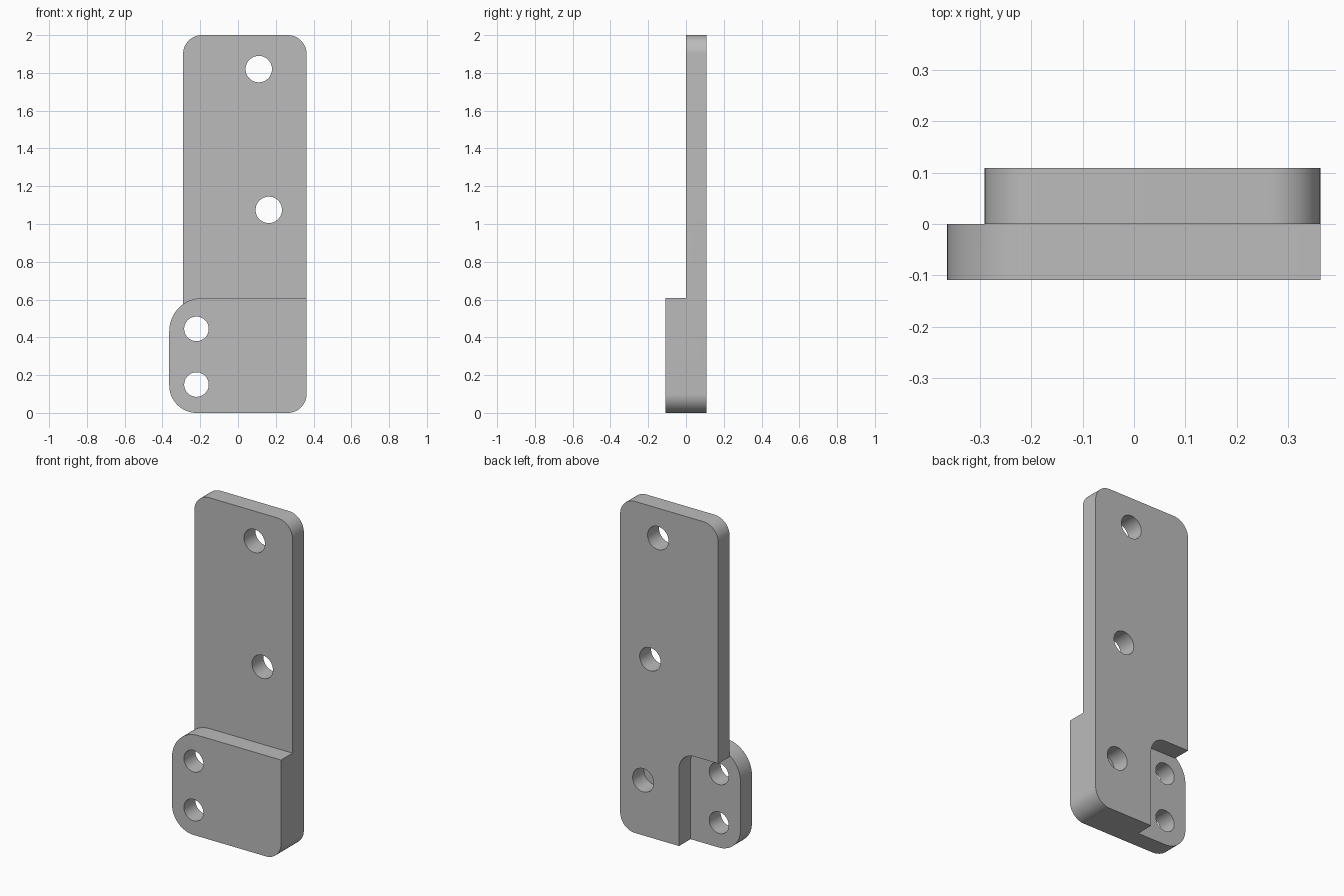
import bpy, bmesh, math
from mathutils import Vector

cube = bpy.data.objects.get("Cube")
if cube:
    bpy.data.objects.remove(cube, do_unlink=True)

grey = bpy.data.materials.new("plain grey")
grey.use_nodes = True
colour = (0.5, 0.5, 0.5, 1)
grey.diffuse_color = colour
grey.node_tree.nodes["Principled BSDF"].inputs["Base Color"].default_value = colour

THICK = 0.109
ARC_STEPS = 16


def rounded(corners):
    """Outline in x, z from (x, z, corner radius), all corners square."""
    points = []
    for i, (x, z, r) in enumerate(corners):
        here = Vector((x, z))
        if r == 0:
            points.append(here)
            continue
        before = (Vector(corners[i - 1][:2]) - here).normalized()
        after = (Vector(corners[(i + 1) % len(corners)][:2]) - here).normalized()
        centre = here + (before + after) * r
        for k in range(ARC_STEPS + 1):
            a = math.pi / 2 * k / ARC_STEPS
            points.append(centre - after * r * math.cos(a) - before * r * math.sin(a))
    return points


def circle(x, z, r, steps=48):
    return [Vector((x + r * math.cos(math.tau * k / steps),
                    z + r * math.sin(math.tau * k / steps))) for k in range(steps)]


def prism(name, outline, y0, y1):
    """Extrude an x, z outline from y0 to y1."""
    bm = bmesh.new()
    face = bm.faces.new([bm.verts.new((p.x, y0, p.y)) for p in outline])
    new = bmesh.ops.extrude_face_region(bm, geom=[face])["geom"]
    bmesh.ops.translate(bm, vec=(0, y1 - y0, 0),
                        verts=[v for v in new if isinstance(v, bmesh.types.BMVert)])
    bmesh.ops.recalc_face_normals(bm, faces=bm.faces)
    mesh = bpy.data.meshes.new(name)
    bm.to_mesh(mesh)
    bm.free()
    mesh.materials.append(grey)
    obj = bpy.data.objects.new(name, mesh)
    bpy.context.collection.objects.link(obj)
    return obj


def combine(obj, other, operation):
    """Apply a boolean and remove the helper."""
    mod = obj.modifiers.new("boolean", 'BOOLEAN')
    mod.operation, mod.solver, mod.object = operation, 'EXACT', other
    bpy.context.view_layer.objects.active = obj
    bpy.ops.object.modifier_apply(modifier=mod.name)
    bpy.data.objects.remove(other, do_unlink=True)


# Tall back plate, notched behind the foot's two holes
bracket = prism("bracket_plate", rounded([
    (0.363, 0, 0.1), (0.363, 2, 0.1), (-0.291, 2, 0.1),
    (-0.291, 0.567, 0), (-0.03, 0.567, 0.1), (-0.03, 0, 0)]), 0, THICK)

# Two through holes and a lower one closed off by the foot
for x, z in ((0.11, 1.82), (0.163, 1.075), (0.21, 0.333)):
    combine(bracket, prism("hole_cutter", circle(x, z, 0.07), -0.1, 0.2), 'DIFFERENCE')

# Wider foot plate on the front
foot = prism("foot_plate", rounded([
    (0.363, 0, 0.1), (0.363, 0.608, 0),
    (-0.364, 0.608, 0.175), (-0.364, 0, 0.145)]), -THICK, 0)
for z in (0.445, 0.15):
    combine(foot, prism("hole_cutter", circle(-0.22, z, 0.065), -0.2, 0.1), 'DIFFERENCE')

# Join into one solid and shade
combine(bracket, foot, 'UNION')
bpy.ops.object.select_all(action='DESELECT')
bracket.select_set(True)
bpy.context.view_layer.objects.active = bracket
bpy.ops.object.shade_smooth_by_angle(angle=math.radians(30))
